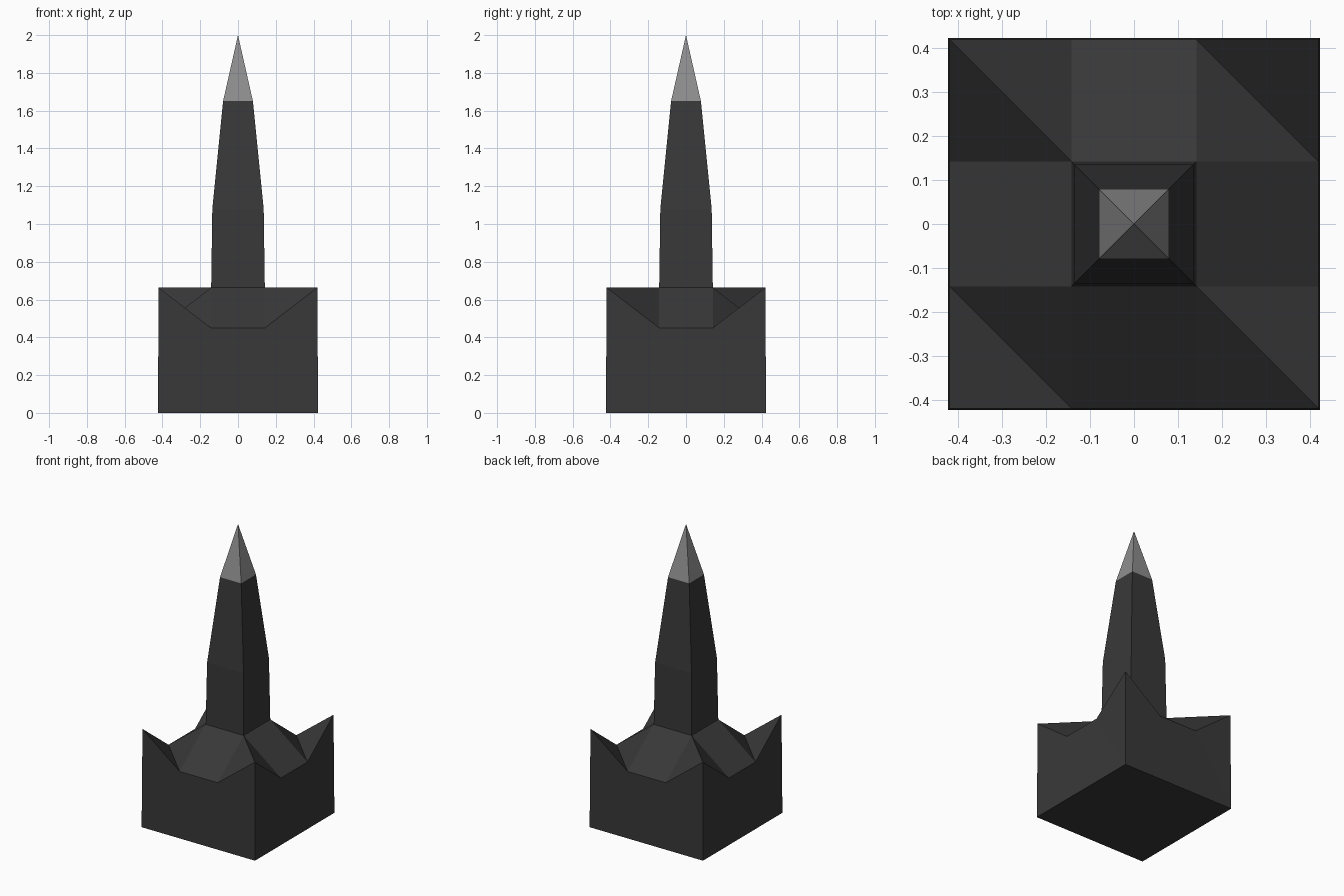
import bpy, bmesh

if "Cube" in bpy.data.objects:
    bpy.data.objects.remove(bpy.data.objects["Cube"])


def material(name, v):
    m = bpy.data.materials.new(name)
    m.diffuse_color = (v, v, v, 1)
    m.use_nodes = True
    m.node_tree.nodes["Principled BSDF"].inputs["Base Color"].default_value = m.diffuse_color
    return m


def finish(name, bm, mat):
    bmesh.ops.recalc_face_normals(bm, faces=bm.faces)
    me = bpy.data.meshes.new(name)
    bm.to_mesh(me)
    bm.free()
    ob = bpy.data.objects.new(name, me)
    bpy.context.collection.objects.link(ob)
    me.materials.append(mat)
    return ob


def square(bm, r, z):
    return [bm.verts.new((sx * r, sy * r, z)) for sx, sy in ((-1, -1), (1, -1), (1, 1), (-1, 1))]


def bridge(bm, a, b):
    for i in range(4):
        j = (i + 1) % 4
        bm.faces.new((a[i], a[j], b[j], b[i]))


dark = material("dark_stone", 0.04)
light = material("tip_grey", 0.27)

# Base block: 4x4 grid top with raised corners and centre, dipped edge middles
bm = bmesh.new()
xs = (-0.42, -0.142, 0.142, 0.42)
top = [[bm.verts.new((x, y, 0.45 if (i in (1, 2)) != (j in (1, 2)) else 0.663))
        for j, y in enumerate(xs)] for i, x in enumerate(xs)]
for i in range(3):
    for j in range(3):
        if i == 1 and j == 1:
            continue  # shaft rises from the centre cell
        a, b, c, d = top[i][j], top[i + 1][j], top[i + 1][j + 1], top[i][j + 1]
        if i != 1 and j != 1:
            # every corner cell is split along the same diagonal
            bm.faces.new((a, b, d))
            bm.faces.new((b, c, d))
        else:
            bm.faces.new((a, b, c, d))

# Block walls and underside
low = square(bm, 0.424, 0.0)
bm.faces.new(low)
sides = ([top[i][0] for i in range(4)], [top[3][j] for j in range(4)],
         [top[i][3] for i in (3, 2, 1, 0)], [top[0][j] for j in (3, 2, 1, 0)])
for k, edge in enumerate(sides):
    p, q = low[k], low[(k + 1) % 4]
    bm.faces.new((p, edge[1], edge[0]))
    bm.faces.new((p, q, edge[2], edge[1]))
    bm.faces.new((q, edge[3], edge[2]))

# Tapering shaft growing out of the block
ring = [top[1][1], top[2][1], top[2][2], top[1][2]]
for r, z in ((0.136, 1.08), (0.079, 1.65)):
    nxt = square(bm, r, z)
    bridge(bm, ring, nxt)
    ring = nxt
finish("base_and_shaft", bm, dark)

# Pointed tip
bm = bmesh.new()
ring = square(bm, 0.079, 1.65)
apex = bm.verts.new((0, 0, 2.0))
for i in range(4):
    bm.faces.new((ring[i], ring[(i + 1) % 4], apex))
finish("spire_tip", bm, light)
